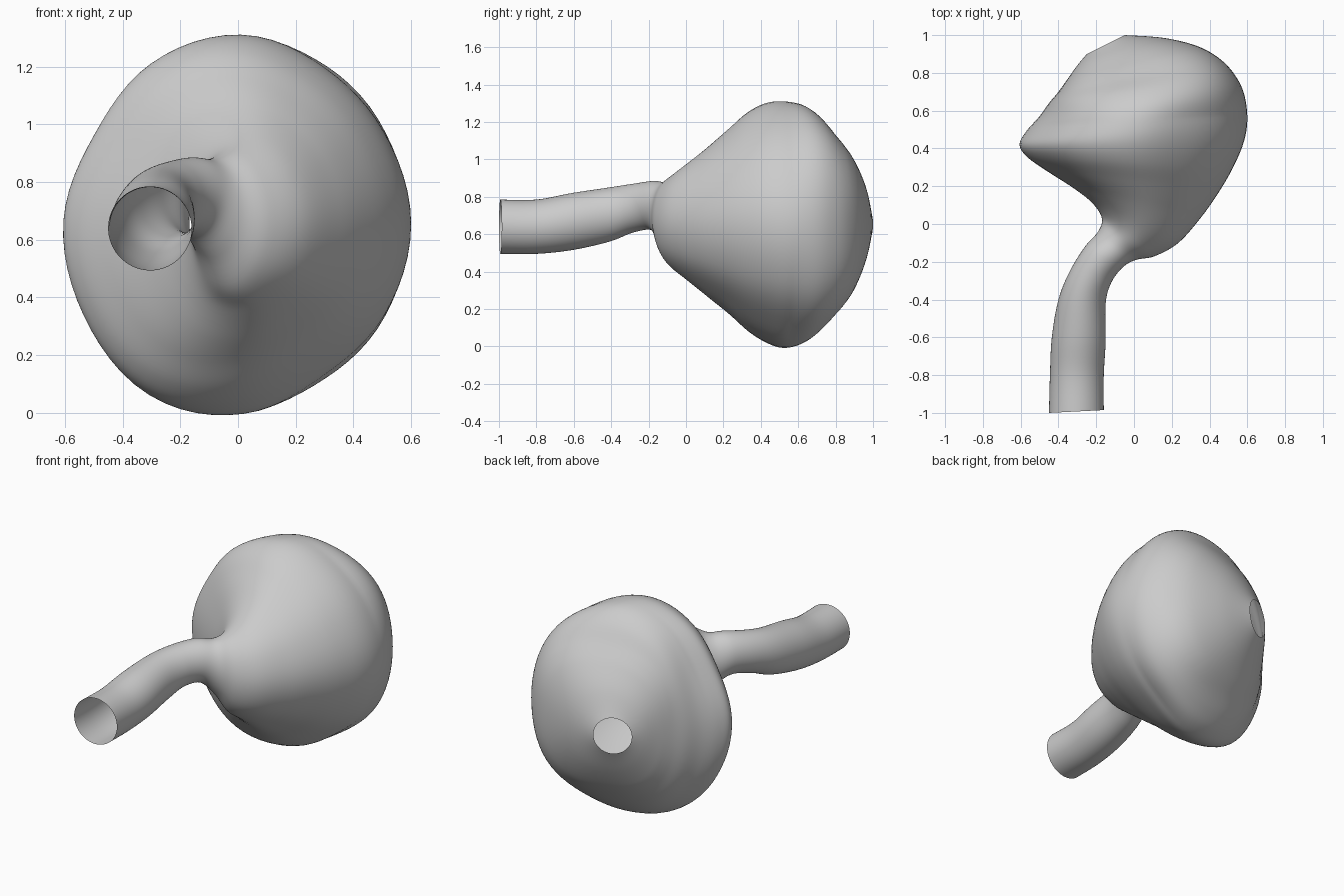
import bpy
import bmesh
import math
from mathutils import Vector

cube = bpy.data.objects.get("Cube")
if cube:
    bpy.data.objects.remove(cube, do_unlink=True)

SIDES = 72
STEPS = 6

# Each section: one side edge (x, y), other side edge (x, y), top z, bottom z
tube_sections = [
    (-.45, -1, -.16, -.985, .785, .495),
    (-.445, -.8, -.16, -.8, .785, .495),
    (-.435, -.6, -.15, -.62, .82, .515),
    (-.4, -.4, -.15, -.42, .85, .56),
    (-.34, -.25, -.12, -.31, .87, .61),
    (-.26, -.12, -.06, -.23, .885, .62),
    (-.19, -.04, .01, -.19, .88, .54),
]
sac_sections = [
    (-.17, .03, .11, -.17, .91, .43),
    (-.22, .11, .235, -.1, .97, .36),
    (-.32, .19, .355, .035, 1.06, .27),
    (-.46, .28, .45, .17, 1.16, .18),
    (-.565, .355, .525, .3, 1.25, .09),
    (-.605, .42, .58, .43, 1.3, .03),
    (-.57, .49, .6, .55, 1.31, 0),
    (-.5, .57, .585, .68, 1.29, .02),
    (-.45, .64, .54, .78, 1.23, .08),
    (-.4, .7, .46, .87, 1.13, .17),
    (-.35, .77, .34, .94, 1.03, .27),
    (-.3, .84, .16, .985, .91, .4),
    (-.25, .9, -.05, 1, .765, .54),
]
# Uneven swelling of the sac around its girth, from the +x side over the top
swelling = [0, -.03, -.04, 0, -.015, -.055, 0, .02, .055, .005, -.065, -.03]
REAR_FULLNESS = 0.07


def blend(a, b, c, d, t):
    """Smooth curve between b and c."""
    return 0.5 * (2 * b + (c - a) * t + (2 * a - 5 * b + 4 * c - d) * t ** 2
                  + (3 * b - a - 3 * c + d) * t ** 3)


def refine(rows):
    """Insert smoothly interpolated sections between the given ones."""
    padded = [rows[0]] + rows + [rows[-1]]
    result = []
    for quad in zip(padded, padded[1:], padded[2:], padded[3:]):
        for step in range(STEPS):
            result.append([blend(*values, step / STEPS) for values in zip(*quad)])
    return result + [rows[-1]]


def swell(fraction):
    """Smooth swelling at a fraction of the way round."""
    count = len(swelling)
    index, t = divmod(fraction * count, 1)
    return blend(*[swelling[(int(index) + k) % count] for k in (-1, 0, 1, 2)], t)


def clamp(value):
    return min(1, max(0, value))


def add_ring(bm, section):
    """Oval ring across a section: uneven where large, fuller at the rear."""
    ax, ay, bx, by, top, bottom = section
    centre = Vector(((ax + bx) / 2, (ay + by) / 2, (top + bottom) / 2))
    across = Vector((bx - ax, by - ay, 0)) / 2
    up = Vector((0, 0, (top - bottom) / 2))
    unevenness = clamp((up.length - 0.15) / 0.25)
    rear = clamp((centre.y - 0.55) / 0.25)
    ring = []
    for i in range(SIDES):
        angle = math.tau * i / SIDES
        full = REAR_FULLNESS * math.sin(2 * angle) ** 2
        scale = 1 + unevenness * ((1 - rear) * swell(i / SIDES) + rear * full)
        offset = across * math.cos(angle) + up * math.sin(angle)
        ring.append(bm.verts.new(centre + offset * scale))
    return ring


# One grey for the whole surface
grey = bpy.data.materials.new("plain_grey")
grey.use_nodes = True
colour = (0.6, 0.6, 0.6, 1)
grey.diffuse_color = colour
grey.node_tree.nodes["Principled BSDF"].inputs["Base Color"].default_value = colour

# Open tube flowing into the swollen sac, with an open hole at the back
bm = bmesh.new()
rings = [add_ring(bm, s) for s in refine(tube_sections + sac_sections)]
for near, far in zip(rings, rings[1:]):
    for i in range(SIDES):
        j = (i + 1) % SIDES
        bm.faces.new((near[i], near[j], far[j], far[i]))
bmesh.ops.recalc_face_normals(bm, faces=bm.faces)

mesh = bpy.data.meshes.new("tube_and_sac")
bm.to_mesh(mesh)
bm.free()
mesh.materials.append(grey)
vessel = bpy.data.objects.new("tube_and_sac", mesh)
bpy.context.collection.objects.link(vessel)

bpy.context.view_layer.objects.active = vessel
vessel.select_set(True)
bpy.ops.object.shade_smooth_by_angle(angle=math.radians(60))
